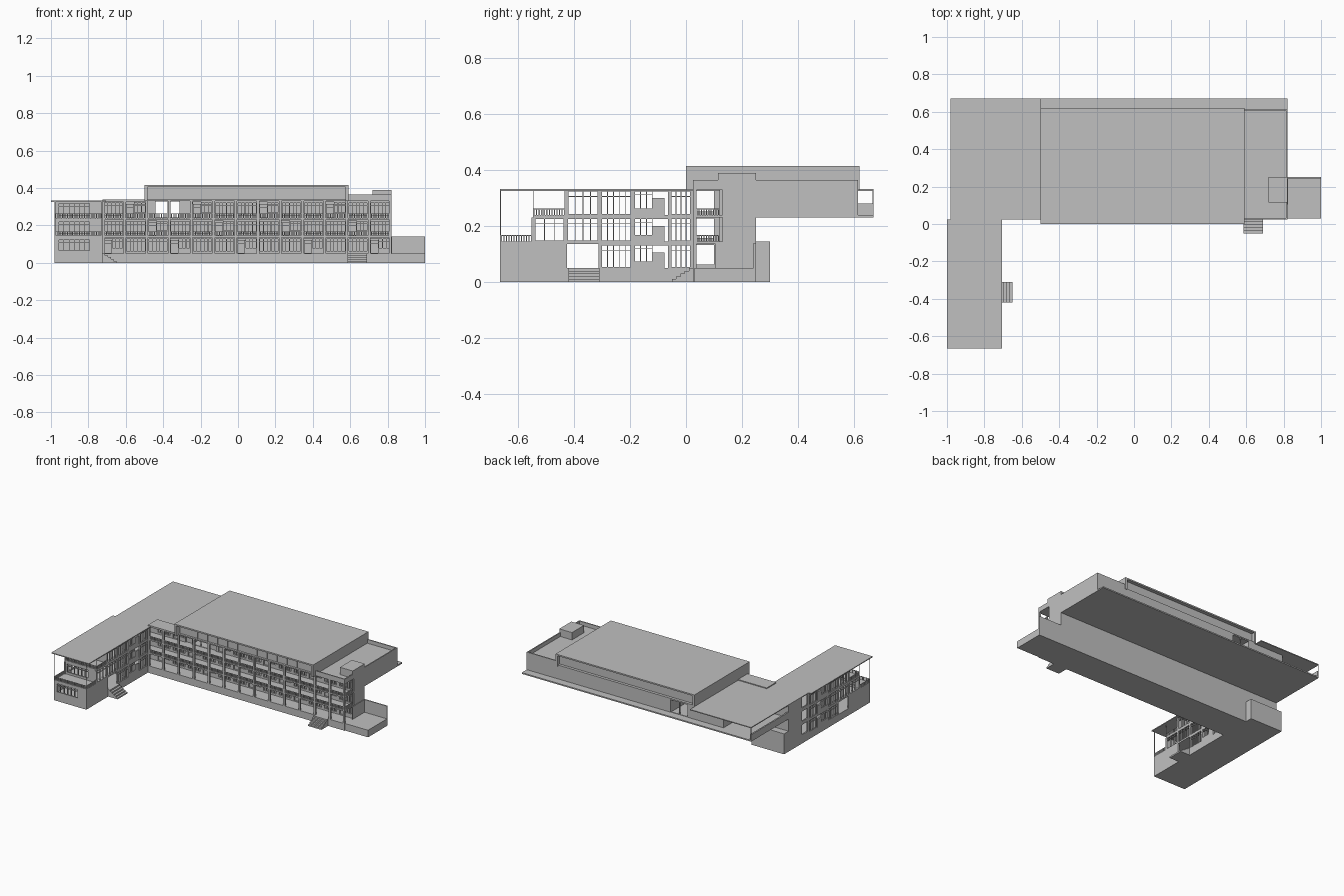
import bpy
import bmesh

cube = bpy.data.objects.get("Cube")
if cube:
    bpy.data.objects.remove(cube)

grey = bpy.data.materials.new("plain grey")
grey.use_nodes = True
colour = (0.53, 0.53, 0.53, 1)
grey.diffuse_color = colour
grey.node_tree.nodes["Principled BSDF"].inputs["Base Color"].default_value = colour

parts = {}


def box(part, x, y, z):
    """Add a box to a named part from its x, y and z ranges."""
    bm = parts.setdefault(part, bmesh.new())
    corners = [[[bm.verts.new((a, b, c)) for c in z] for b in y] for a in x]
    p, q = corners
    for loop in (
        (p[0][0], p[0][1], p[1][1], p[1][0]), (q[0][0], q[1][0], q[1][1], q[0][1]),
        (p[0][0], q[0][0], q[0][1], p[0][1]), (p[1][0], p[1][1], q[1][1], q[1][0]),
        (p[0][0], p[1][0], q[1][0], q[0][0]), (p[0][1], q[0][1], q[1][1], p[1][1]),
    ):
        bm.faces.new(loop)


def bar(part, axis, along, across, z):
    """Box whose long direction is x or y."""
    if axis == "x":
        box(part, along, across, z)
    else:
        box(part, across, along, z)


def window(part, axis, along, across, z, panes, transom=True, bar_width=0.003):
    """Frame with mullions and one transom."""
    start, end = along
    low, high = z
    step = (end - start - bar_width) / panes
    for i in range(panes + 1):
        a = start + i * step
        bar(part, axis, (a, a + bar_width), across, z)
    heights = [low, high - bar_width]
    if transom:
        heights.append(low + (high - low) * 0.72)
    for h in heights:
        bar(part, axis, along, across, (h, h + bar_width))


def railing(part, axis, along, across, floor, height=0.02, spacing=0.009):
    """Balusters below a handrail."""
    start, end = along
    count = max(2, round((end - start) / spacing))
    top = floor + height
    bar(part, axis, along, across, (top, top + 0.003))
    for i in range(count):
        a = start + (end - start) * (i + 0.3) / count
        bar(part, axis, (a, a + spacing * 0.45), across, (floor, top))


def around(thing, start, end, hole_start, hole_end, z, hole_z, across, axis):
    """Wall with one rectangular opening."""
    bar(thing, axis, (start, hole_start), across, z)
    bar(thing, axis, (hole_end, end), across, z)
    bar(thing, axis, (hole_start, hole_end), across, (z[0], hole_z[0]))
    bar(thing, axis, (hole_start, hole_end), across, (hole_z[1], z[1]))


# Shared lines of the plan and the storeys
WEST, INNER, EAST = -0.98, -0.725, 0.82
FRONT, RECESS, BACK, REAR = 0.025, 0.12, 0.25, 0.615
EDGE = 0.67
PLINTH, SECOND, THIRD, ROOF = 0.05, 0.145, 0.24, 0.33
SLAB = 0.009
storeys = [(PLINTH, SECOND - SLAB), (SECOND, THIRD - SLAB), (THIRD, ROOF)]

# Main block: plinth, rear body and gallery floors
box("main_plinth", (INNER, EAST), (FRONT, BACK), (0, PLINTH))
box("main_body", (INNER, EAST), (RECESS + 0.01, BACK), (PLINTH, THIRD - SLAB))
for floor in (SECOND, THIRD):
    box("gallery_floor", (INNER, EAST), (FRONT, RECESS + 0.01), (floor - SLAB, floor))
box("gallery_ceiling", (INNER, EAST), (FRONT, RECESS + 0.01), (ROOF, ROOF + 0.008))

# Overhanging top storey with a passage open from front to back
passage = (-0.445, -0.31)
box("rear_floor", (WEST, EAST), (BACK, EDGE), (THIRD - SLAB, THIRD))
box("rear_floor", (INNER, EAST), (RECESS, BACK), (THIRD - SLAB, THIRD))
box("top_storey", (INNER, passage[0]), (RECESS + 0.01, REAR), (THIRD, ROOF))
box("top_storey", (passage[1], EAST), (RECESS + 0.01, REAR), (THIRD, ROOF))
for y in (RECESS, REAR - 0.01):
    window("passage_frame", "x", passage, (y, y + 0.008), (THIRD, ROOF), 2, False)
box("end_parapet", (WEST, WEST + 0.01), (BACK, EDGE), (THIRD, 0.28))
box("terrace_post", (WEST, WEST + 0.003), (EDGE - 0.003, EDGE), (THIRD, ROOF))

# Front columns, railings and glazed bays
bays = 13
width = (EAST - INNER) / bays
for i in range(bays + 1):
    x = INNER + i * width
    left = min(max(x - 0.007, INNER), EAST - 0.014)
    box("front_column", (left, left + 0.014), (FRONT, FRONT + 0.012), (PLINTH, ROOF))
for i in range(bays):
    start = INNER + i * width + 0.008
    end = start + width - 0.016
    for level, (low, high) in enumerate(storeys):
        wall = (RECESS, RECESS + 0.01)
        if level:
            railing("front_railing", "x", (start, end), (FRONT, FRONT + 0.004), low)
        is_passage = level == 2 and i in (2, 3)
        if is_passage:
            continue
        box("bay_pier", (start - 0.016, start), wall, (low, high))
        if (i + level) % 3 == 0:
            door = start + width * 0.36
            window("bay_door", "x", (start, door), wall, (low, high - 0.015), 1)
            window("bay_window", "x", (door, end), wall, (low + 0.025, high - 0.006), 3)
            box("bay_sill", (door, end), wall, (low, low + 0.025))
        else:
            window("bay_window", "x", (start, end), wall, (low + 0.01, high - 0.006), 5)
            box("bay_sill", (start, end), wall, (low, low + 0.01))
        box("bay_lintel", (start, end), wall, (high - 0.006, high))
for low, high in storeys[1:]:
    railing("end_railing", "y", (FRONT, RECESS), (EAST - 0.004, EAST), low)

# Raised roof: thin hood with glazed front and rear walls set back
hood_left, hood_right, hood_top = -0.5, 0.59, 0.415
hood_y = (0, 0.62)
box("hood_roof", (hood_left, hood_right), hood_y, (hood_top - 0.01, hood_top))
for x in (hood_left, hood_right - 0.015):
    box("hood_side", (x, x + 0.015), hood_y, (ROOF, hood_top))
for y in (0.04, REAR - 0.03):
    box("clerestory", (hood_left, hood_right), (y, y + 0.01), (ROOF, hood_top - 0.01))
panels = 14
for i in range(1, panels):
    x = hood_left + (hood_right - hood_left) * i / panels
    box("clerestory_mullion", (x, x + 0.003), (0.036, 0.04), (ROOF, hood_top - 0.01))
box("hood_floor", (hood_left, hood_right), (FRONT, REAR), (ROOF, ROOF + 0.008))

# Roof terrace with parapets and stair head
terrace_top = 0.365
box("terrace_deck", (hood_right, EAST), (FRONT, REAR), (ROOF, ROOF + 0.008))
box("terrace_parapet", (EAST - 0.008, EAST), (FRONT, REAR), (ROOF, terrace_top))
for y in (FRONT, REAR - 0.008):
    box("terrace_parapet", (hood_right, EAST), (y, y + 0.008), (ROOF, terrace_top))
box("stair_head", (0.72, EAST), (0.115, BACK), (ROOF, 0.39))

# Side annex: raised court with a wall
box("annex_base", (EAST, 1), (0.03, BACK), (0, PLINTH))
box("annex_wall", (EAST, 1), (BACK - 0.008, BACK), (PLINTH, 0.14))
box("annex_door", (EAST, EAST + 0.004), (0.105, BACK), (PLINTH, 0.14))

# Wing: plinth, floors that step back, thin roof
SOUTH, STEP_A, STEP_B = -0.665, -0.548, -0.43
box("wing_plinth", (WEST, INNER), (SOUTH, RECESS), (0, PLINTH))
for floor, south in ((SECOND, SOUTH), (THIRD, STEP_A)):
    box("wing_floor", (WEST, INNER), (south, RECESS), (floor - SLAB, floor))
box("wing_roof", (-1, -0.705), (SOUTH, FRONT), (ROOF - 0.004, ROOF + 0.002))
box("corner_roof", (WEST, hood_left), (FRONT, EDGE), (ROOF - 0.004, ROOF + 0.002))
box("corner_body", (WEST, INNER), (RECESS, BACK), (0, ROOF))
box("corner_store", (WEST, INNER), (BACK, 0.3), (0, SECOND))

# Wing side walls, the same on both long sides
bay_lines = [STEP_A, STEP_B, -0.308, -0.19, -0.06, FRONT]
for x in (WEST, INNER - 0.01):
    wall = (x, x + 0.01)
    box("wing_wall", wall, (SOUTH, STEP_B), (PLINTH, SECOND))
    for level, (low, high) in enumerate(storeys):
        for i in range(5):
            start, end = bay_lines[i] + 0.005, bay_lines[i + 1] - 0.005
            if i == 0 and level != 1:
                continue
            box("wing_pier", wall, (start - 0.01, start), (low, high))
            if level == 0 and i == 1:
                continue
            box("wing_lintel", wall, (start, end), (high - 0.006, high))
            if i == 3:
                mid = start + (end - start) * 0.55
                window("wing_window", "y", (start, mid), wall, (low + 0.02, high), 3)
                box("wing_door", wall, (mid, end - 0.012), (low, high - 0.03))
                box("wing_sill", wall, (start, mid), (low, low + 0.02))
            else:
                window("wing_window", "y", (start, end), wall, (low, high), 3 + i % 3)
        # Small opening in line with the gallery
        if x == WEST:
            around("gallery_end", FRONT - 0.01, RECESS, 0.035, 0.1, (low, high),
                   (low + 0.012, high - 0.004), wall, "y")
        else:
            box("wing_pier", wall, (FRONT - 0.01, FRONT + 0.01), (low, high))

# Wing end walls, one per storey, with windows and terrace railings
for (low, high), y in zip(storeys, (SOUTH, STEP_A, STEP_B)):
    across = (y, y + 0.01)
    hole = (-0.96, -0.79)
    hole_z = (low + 0.012, high - 0.01)
    around("wing_end_wall", WEST, INNER, *hole, (low, high), hole_z, across, "x")
    window("wing_end_window", "x", hole, across, hole_z, 6)
for floor, south, north in ((SECOND, SOUTH, STEP_A), (THIRD, STEP_A, STEP_B)):
    railing("wing_railing", "x", (WEST, INNER), (south, south + 0.004), floor)
    for x in (WEST, INNER - 0.004):
        railing("wing_railing", "y", (south, north), (x, x + 0.004), floor)
        box("wing_post", (x, x + 0.003), (south, south + 0.003), (floor, ROOF))

# Wing cross wall that closes the view along the wing
box("wing_cross_wall", (WEST + 0.01, INNER - 0.01), (-0.195, -0.188), (PLINTH, ROOF))

# Entrance steps
steps = 5
for i in range(steps):
    height = PLINTH * (steps - i) / steps
    reach = (i + 1) / steps
    box("wing_steps", (INNER, INNER + 0.075 * reach), (-0.42, -0.31), (0, height))
    box("main_steps", (0.585, 0.69), (FRONT - 0.075 * reach, FRONT), (0, height))

# Turn each part into an object
for name, bm in parts.items():
    mesh = bpy.data.meshes.new(name)
    bmesh.ops.recalc_face_normals(bm, faces=bm.faces)
    bm.to_mesh(mesh)
    bm.free()
    mesh.materials.append(grey)
    bpy.context.collection.objects.link(bpy.data.objects.new(name, mesh))
